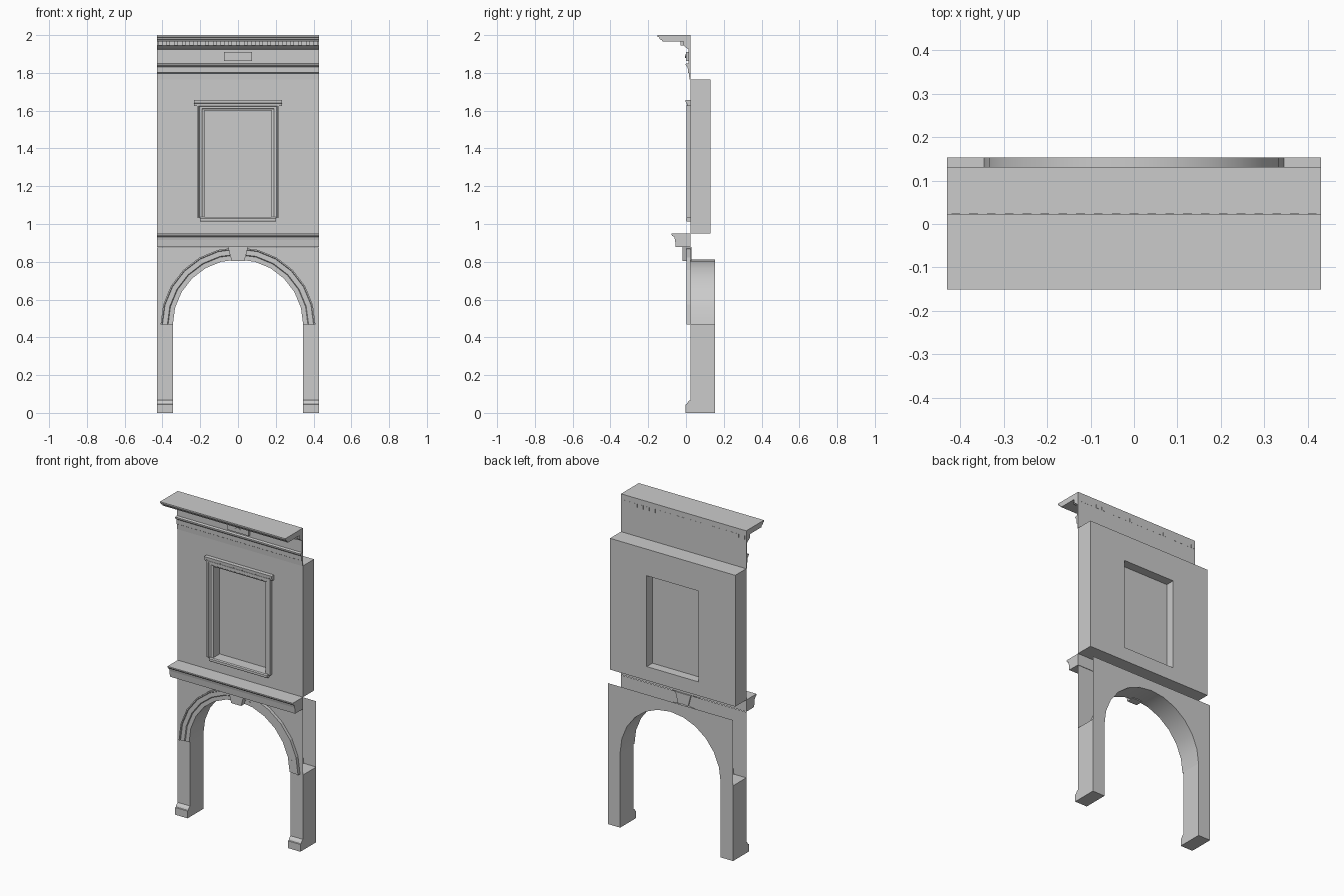
import bpy, bmesh, math

if "Cube" in bpy.data.objects:
    bpy.data.objects.remove(bpy.data.objects["Cube"])

W = 0.43                 # half width of the bay
WALL, BACK_UP, BACK_LOW = 0.023, 0.131, 0.153
SPRING, R = 0.467, 0.345  # arch springing height and radius
TOP_LOW = 0.875


def finish(name, bm, smooth=False):
    bmesh.ops.remove_doubles(bm, verts=bm.verts, dist=1e-5)
    bmesh.ops.recalc_face_normals(bm, faces=bm.faces)
    me = bpy.data.meshes.new(name)
    bm.to_mesh(me)
    bm.free()
    ob = bpy.data.objects.new(name, me)
    bpy.context.collection.objects.link(ob)
    if smooth:
        bpy.ops.object.select_all(action='DESELECT')
        ob.select_set(True)
        bpy.context.view_layer.objects.active = ob
        bpy.ops.object.shade_smooth_by_angle(angle=math.radians(30))
    return ob


def face(bm, pts):
    bm.faces.new([bm.verts.new(p) for p in pts])


def bridge(bm, loops, closed_loop, closed_stack=False, caps=False):
    """Join equal point lists with quads."""
    rows = [[bm.verts.new(p) for p in lp] for lp in loops]
    n, m = len(rows[0]), len(rows)
    for i in range(m if closed_stack else m - 1):
        a, b = rows[i], rows[(i + 1) % m]
        for j in range(n if closed_loop else n - 1):
            k = (j + 1) % n
            bm.faces.new((a[j], a[k], b[k], b[j]))
    if caps:
        bm.faces.new(rows[0])
        bm.faces.new(rows[-1])


def extrude_x(name, profile, x0, x1):
    """Run a (y, z) moulding profile along x."""
    bm = bmesh.new()
    bridge(bm, [[(x, y, z) for y, z in profile] for x in (x0, x1)], True, caps=True)
    return finish(name, bm)


def extrude_y(name, outline, y0, y1):
    """Thicken an (x, z) outline along y."""
    bm = bmesh.new()
    bridge(bm, [[(x, y, z) for x, z in outline] for y in (y0, y1)], True, caps=True)
    return finish(name, bm)


def rect(hw, z0, z1):
    return [(-hw, z0), (-hw, z1), (hw, z1), (hw, z0)]


def arc(r, n=12):
    return [(-r * math.cos(math.pi * i / n), SPRING + r * math.sin(math.pi * i / n))
            for i in range(n + 1)]


# Lower arcade: front and back sheets, soffit, and closed piers (hollow, open above)
bm = bmesh.new()
curve = arc(R)
for y in (WALL, BACK_LOW):
    bridge(bm, [[(x, y, z) for x, z in curve],
                [(x, y, TOP_LOW) for x, z in curve]], False)
    for s in (-1, 1):
        for z0, z1 in ((0, SPRING), (SPRING, TOP_LOW)):
            face(bm, [(s * x, y, z) for x, z in ((R, z0), (W, z0), (W, z1), (R, z1))])
opening = [(-R, 0)] + curve + [(R, 0)]
bridge(bm, [[(x, y, z) for x, z in opening] for y in (WALL, BACK_LOW)], False)
for s in (-1, 1):
    side = [(s * R, 0), (s * W, 0), (s * W, SPRING), (s * R, SPRING)]
    bridge(bm, [[(x, y, z) for x, z in side] for y in (WALL, BACK_LOW)], False)
finish("arcade_wall", bm, True)

# Pier plinths
plinth = [(WALL, 0), (-0.002, 0), (-0.002, 0.045), (0.004, 0.047), (0.009, 0.056),
          (0.016, 0.064), (WALL, 0.067)]
for s, side in ((-1, "left"), (1, "right")):
    extrude_x("plinth_" + side, plinth, s * R, s * W)

# Arch moulding: (radius, y) section swept round the arch
bm = bmesh.new()
section = [(R, WALL), (R, 0.013), (0.37, 0.013), (0.374, 0.008), (0.4, 0.008),
           (0.403, 0.003), (0.41, 0.003), (0.41, WALL)]
sweep = [[(x, y, z) for x, z in arc(r)] for r, y in section]
bridge(bm, [list(p) for p in zip(*sweep)], True, caps=True)
finish("arch_moulding", bm)

# Keystone
extrude_y("keystone", [(-0.034, 0.805), (-0.053, 0.877), (0.053, 0.877), (0.034, 0.805)],
          -0.018, 0.03)

# Belt cornice between storeys
extrude_x("belt_cornice", [(WALL, 0.877), (-0.054, 0.877), (-0.058, 0.915), (-0.062, 0.932),
                           (-0.072, 0.936), (-0.077, 0.943), (-0.077, 0.95), (WALL, 0.95)], -W, W)

# Upper wall with through opening
OW, O0, O1 = 0.178, 1.036, 1.6
bm = bmesh.new()
stack = [(W, 0.95, 1.765, WALL), (OW, O0, O1, WALL), (OW, O0, O1, BACK_UP), (W, 0.95, 1.765, BACK_UP)]
bridge(bm, [[(x, y, z) for x, z in rect(h, a, b)] for h, a, b, y in stack], True, True)
finish("upper_wall", bm)

# Window pane
bm = bmesh.new()
face(bm, [(x, 0.075, z) for x, z in rect(OW, O0, O1)])
finish("window_pane", bm)

# Window surround, open at the sill: (offset from opening, y)
bm = bmesh.new()
steps = [(0, WALL), (0, 0.016), (0.01, 0.012), (0.013, 0.009), (0.026, 0.009),
         (0.03, 0.003), (0.04, 0.003), (0.04, WALL)]
sweep = [[(x, y, z) for x, z in rect(OW + d, O0 - 0.002, O1 + d * 0.8)] for d, y in steps]
bridge(bm, [list(p) for p in zip(*sweep)], True, caps=True)
finish("window_surround", bm)
extrude_x("window_sill", [(WALL, 1.013), (0.004, 1.013), (0.001, 1.018), (0.001, 1.03),
                          (0.006, 1.036), (WALL, 1.036)], -0.2, 0.2)
extrude_x("window_hood", [(WALL, 1.625), (0.006, 1.625), (0.004, 1.637), (-0.001, 1.64),
                          (-0.002, 1.656), (WALL, 1.656)], -0.232, 0.232)

# Entablature and crowning cornice
extrude_x("entablature", [
    (WALL, 1.765), (0.018, 1.765), (0.016, 1.798), (0.010, 1.802), (0.009, 1.83),
    (-0.001, 1.838), (-0.002, 1.848), (0.014, 1.851), (0.014, 1.925), (0.002, 1.932),
    (-0.012, 1.944), (-0.012, 1.966), (-0.125, 1.966), (-0.128, 1.974), (-0.138, 1.978),
    (-0.142, 1.988), (-0.151, 1.991), (-0.151, 2.0), (WALL, 2.0)], -W, W)

# Dentils
n = 21
for i in range(n):
    x = (i - (n - 1) / 2) * 0.041
    extrude_y("dentil", [(x + a, z) for a, z in rect(0.01, 1.945, 1.967)], -0.03, 0.024)

# Frieze plaque with a raised diamond
extrude_y("plaque", rect(0.073, 1.864, 1.911), 0.0, 0.015)
extrude_y("plaque_boss", [(-0.018, 1.888), (0, 1.898), (0.018, 1.888), (0, 1.878)], -0.004, 0.001)
